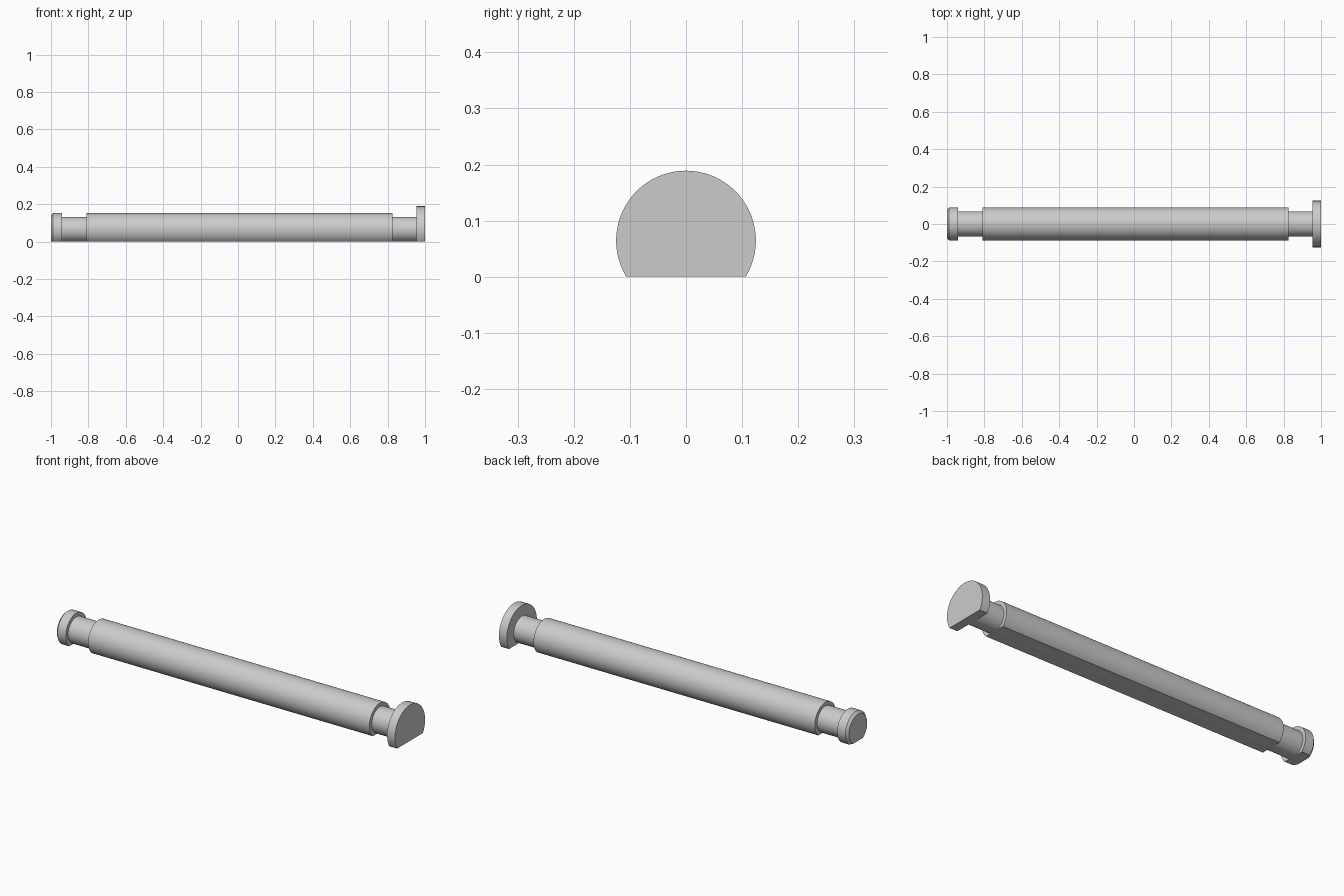
import bpy, bmesh, math
from mathutils import Vector

cube = bpy.data.objects.get("Cube")
if cube:
    bpy.data.objects.remove(cube, do_unlink=True)

# Plain grey metal
grey = bpy.data.materials.new("plain_grey")
grey.use_nodes = True
colour = (0.6, 0.6, 0.6, 1)
grey.diffuse_color = colour
grey.node_tree.nodes["Principled BSDF"].inputs["Base Color"].default_value = colour

AXIS_Z = 0.0645
TIP_R, NECK_R, SHAFT_R, HEAD_R = 0.0875, 0.068, 0.0875, 0.1245

# Turned profile along x: chamfered tip, neck, shaft, neck, head
profile = [(-1, 0), (-1, TIP_R - 0.012), (-0.988, TIP_R), (-0.94, TIP_R),
           (-0.94, NECK_R), (-0.81, NECK_R), (-0.81, SHAFT_R),
           (0.825, SHAFT_R), (0.825, NECK_R), (0.954, NECK_R),
           (0.954, HEAD_R), (1, HEAD_R), (1, 0)]

bm = bmesh.new()
verts = [bm.verts.new((x, 0, AXIS_Z + r)) for x, r in profile]
edges = [bm.edges.new(pair) for pair in zip(verts, verts[1:])]
bmesh.ops.spin(bm, geom=verts + edges, cent=(0, 0, AXIS_Z), axis=(1, 0, 0),
               angle=math.tau, steps=96, use_duplicate=False)
bmesh.ops.remove_doubles(bm, verts=bm.verts, dist=1e-5)

# Flat cut along the underside
cut = bmesh.ops.bisect_plane(bm, geom=bm.verts[:] + bm.edges[:] + bm.faces[:],
                             plane_co=Vector(), plane_no=(0, 0, 1),
                             clear_inner=True)
rim = [e for e in cut["geom_cut"] if isinstance(e, bmesh.types.BMEdge)]
bmesh.ops.triangle_fill(bm, edges=rim, use_beauty=True, normal=(0, 0, -1))
bmesh.ops.recalc_face_normals(bm, faces=bm.faces)

mesh = bpy.data.meshes.new("stepped_pin")
bm.to_mesh(mesh)
bm.free()
mesh.materials.append(grey)
pin = bpy.data.objects.new("stepped_pin", mesh)
bpy.context.collection.objects.link(pin)

# Smooth round sides, crisp shoulders
bpy.ops.object.select_all(action="DESELECT")
pin.select_set(True)
bpy.context.view_layer.objects.active = pin
bpy.ops.object.shade_smooth_by_angle(angle=math.radians(30))
